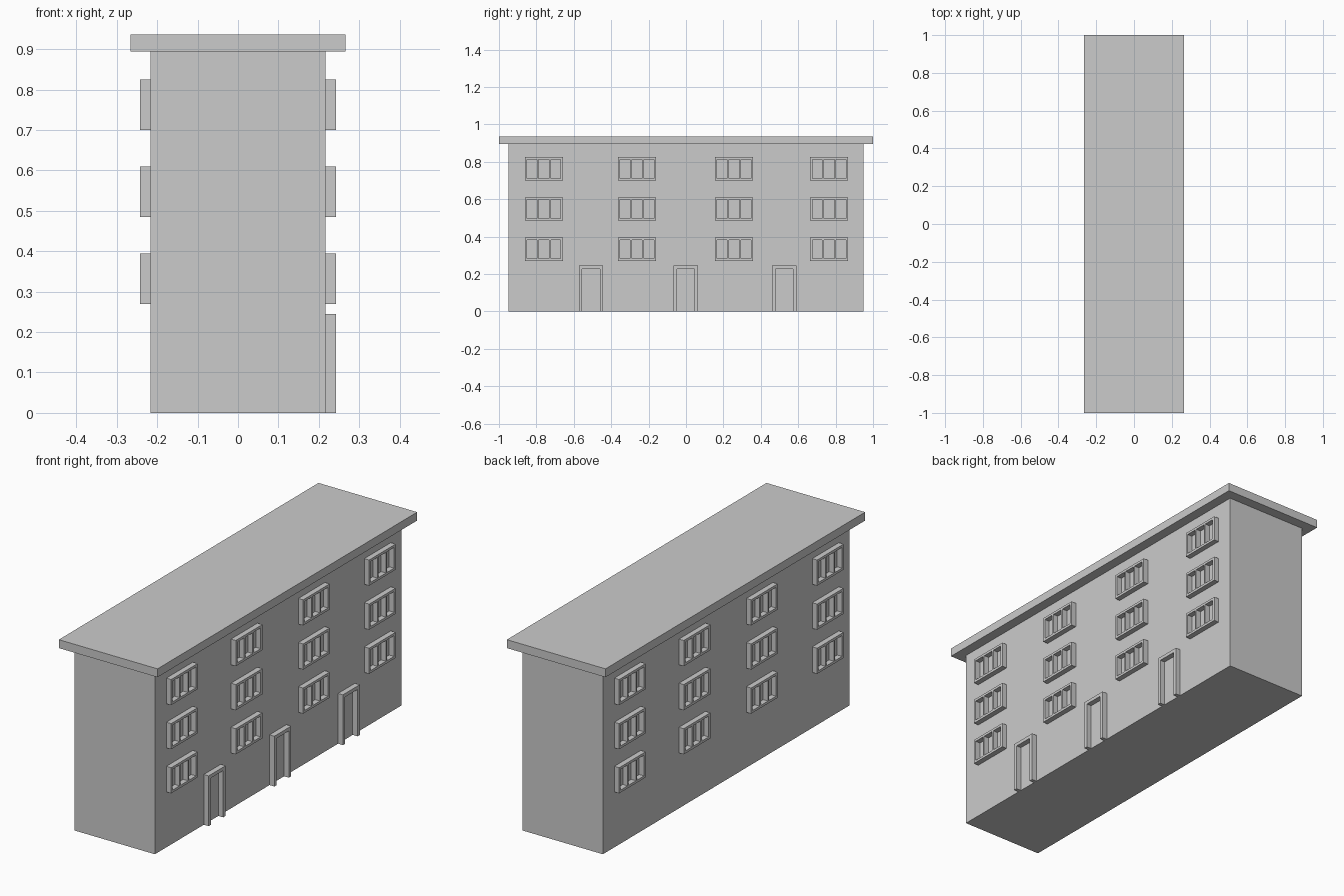
import bpy, bmesh
from math import pi

if "Cube" in bpy.data.objects:
    bpy.data.objects.remove(bpy.data.objects["Cube"])

WALL_X = 0.217
DEPTH = 0.026


def box(name, sx, sy, z0, z1):
    bpy.ops.mesh.primitive_cube_add(size=1, location=(0, 0, (z0 + z1) / 2))
    ob = bpy.context.object
    ob.name = name
    ob.dimensions = (sx, sy, z1 - z0)
    bpy.ops.object.transform_apply(location=True, rotation=False, scale=True)
    return ob


def frame_mesh(name, ys, zs, holes):
    """Grid of cells in the wall plane, minus the openings, pushed outwards."""
    bm = bmesh.new()
    v = [[bm.verts.new((0, y, z)) for z in zs] for y in ys]
    for i in range(len(ys) - 1):
        for j in range(len(zs) - 1):
            if (i, j) not in holes:
                bm.faces.new((v[i][j], v[i + 1][j], v[i + 1][j + 1], v[i][j + 1]))
    ext = bmesh.ops.extrude_face_region(bm, geom=bm.faces[:], use_keep_orig=True)
    moved = [g for g in ext["geom"] if isinstance(g, bmesh.types.BMVert)]
    bmesh.ops.translate(bm, verts=moved, vec=(DEPTH, 0, 0))
    bmesh.ops.recalc_face_normals(bm, faces=bm.faces[:])
    me = bpy.data.meshes.new(name)
    bm.to_mesh(me)
    bm.free()
    return me


def place(name, mesh, y, z, side):
    ob = bpy.data.objects.new(name, mesh)
    ob.location = (side * WALL_X, side * y, z)
    ob.rotation_euler.z = 0 if side > 0 else pi
    bpy.context.collection.objects.link(ob)


# Main block and overhanging flat roof
box("building_body", 2 * WALL_X, 1.9, 0, 0.895)
box("roof_slab", 0.532, 2.0, 0.895, 0.936)

# Three-pane window frames on both long walls
window = frame_mesh(
    "window_frame",
    [-0.102, -0.090, -0.037, -0.028, 0.028, 0.037, 0.090, 0.102],
    [0, 0.012, 0.113, 0.125],
    {(1, 1), (3, 1), (5, 1)})
for side in (1, -1):
    for y in (-0.76, -0.262, 0.257, 0.765):
        for z in (0.27, 0.485, 0.70):
            place("window_frame", window, y, z, side)

# Door surrounds on the right-hand wall only
door = frame_mesh("door_frame", [-0.065, -0.047, 0.047, 0.065],
                  [0, 0.228, 0.245], {(1, 0)})
for y in (-0.508, -0.002, 0.526):
    place("door_frame", door, y, 0, 1)
